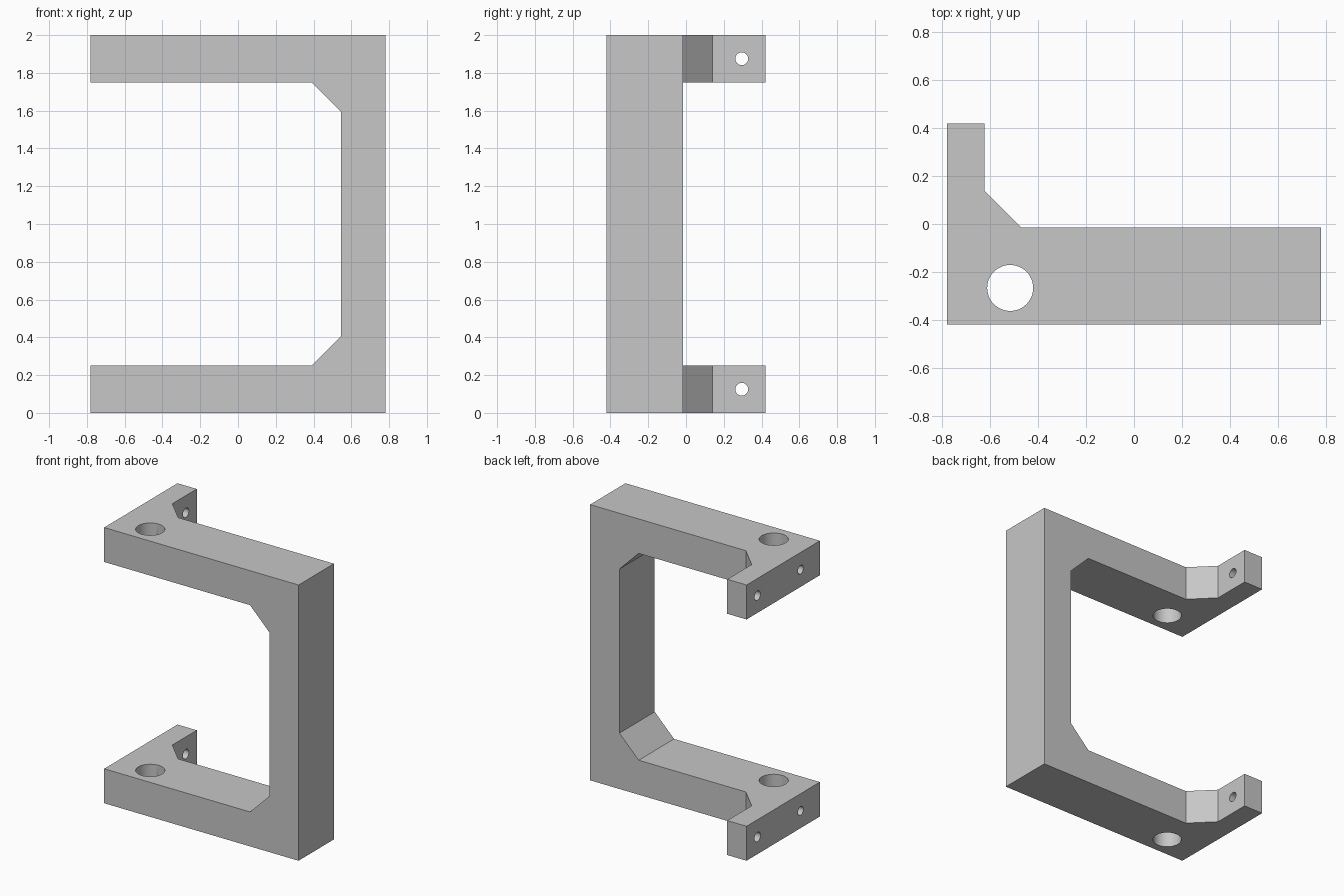
import bpy
from mathutils import Vector

if "Cube" in bpy.data.objects:
    bpy.data.objects.remove(bpy.data.objects["Cube"])

grey = bpy.data.materials.new("plain grey")
grey.use_nodes = True
colour = (0.57, 0.57, 0.57, 1)
grey.diffuse_color = colour
grey.node_tree.nodes["Principled BSDF"].inputs["Base Color"].default_value = colour


def prism(name, profile, axis, start, end):
    """Extrude a closed profile of (x, other) points along axis y or z."""
    def place(a, b, d):
        return Vector((a, d, b)) if axis == "y" else Vector((a, b, d))
    n = len(profile)
    verts = [place(a, b, d) for d in (start, end) for a, b in profile]
    faces = [list(range(n))[::-1], list(range(n, 2 * n))]
    faces += [(i, (i + 1) % n, n + (i + 1) % n, n + i) for i in range(n)]
    mesh = bpy.data.meshes.new(name)
    mesh.from_pydata(verts, [], faces)
    obj = bpy.data.objects.new(name, mesh)
    bpy.context.collection.objects.link(obj)
    bpy.context.view_layer.objects.active = obj
    obj.select_set(True)
    bpy.ops.object.mode_set(mode="EDIT")
    bpy.ops.mesh.select_all(action="SELECT")
    bpy.ops.mesh.normals_make_consistent(inside=False)
    bpy.ops.object.mode_set(mode="OBJECT")
    obj.select_set(False)
    return obj


def drill(name, radius, centre, depth, along_x=False, sides=32):
    bpy.ops.mesh.primitive_cylinder_add(
        vertices=sides, radius=radius, depth=depth, location=centre,
        rotation=(0, 1.570796 if along_x else 0, 0))
    obj = bpy.context.object
    obj.name = name
    return obj


def combine(target, tool, operation):
    tool.hide_render = True
    mod = target.modifiers.new(operation.title(), "BOOLEAN")
    mod.operation = operation
    mod.solver = "EXACT"
    mod.object = tool
    bpy.context.view_layer.objects.active = target
    bpy.ops.object.modifier_apply(modifier=mod.name)
    bpy.data.objects.remove(tool)


W, D, H = 0.78, 0.42, 2.0
ARM, POST, CORNER = 0.25, 0.545, 0.155
BACK, TAB = -0.015, -0.625

# C-shaped front outline with chamfered inner corners
lower = [(-W, ARM), (POST - CORNER, ARM), (POST, ARM + CORNER)]
upper = [(x, H - z) for x, z in reversed(lower)]
c_profile = [(W, 0), (W, H), (-W, H)] + upper[::-1][:1] + upper[:-1][::-1] + lower[::-1] + [(-W, 0)]
bracket = prism("bracket", c_profile, "y", -D - 0.1, D + 0.1)

# L-shaped plan with a gusset beside the rear tab
plan = [(-W - 0.1, -D), (W + 0.1, -D), (W + 0.1, BACK), (TAB + CORNER, BACK),
        (TAB, BACK + CORNER), (TAB, D), (-W - 0.1, D)]
combine(bracket, prism("plan_cutter", plan, "z", -0.1, H + 0.1), "INTERSECT")

# Large vertical hole through both arms
combine(bracket, drill("pin_hole", 0.096, (-0.517, -0.267, H / 2), H + 0.4, sides=48), "DIFFERENCE")

# Small side holes through the tabs and into the large holes
for z in (ARM / 2, H - ARM / 2):
    for y, radius in ((0.295, 0.034), (-0.2, 0.031)):
        combine(bracket, drill("screw_hole", radius, (-0.685, y, z), 0.33, True), "DIFFERENCE")

bracket.data.materials.clear()
bracket.data.materials.append(grey)
for face in bracket.data.polygons:
    face.material_index = 0
bpy.ops.object.select_all(action="DESELECT")
bracket.select_set(True)
bpy.context.view_layer.objects.active = bracket
bpy.ops.object.shade_smooth_by_angle()
